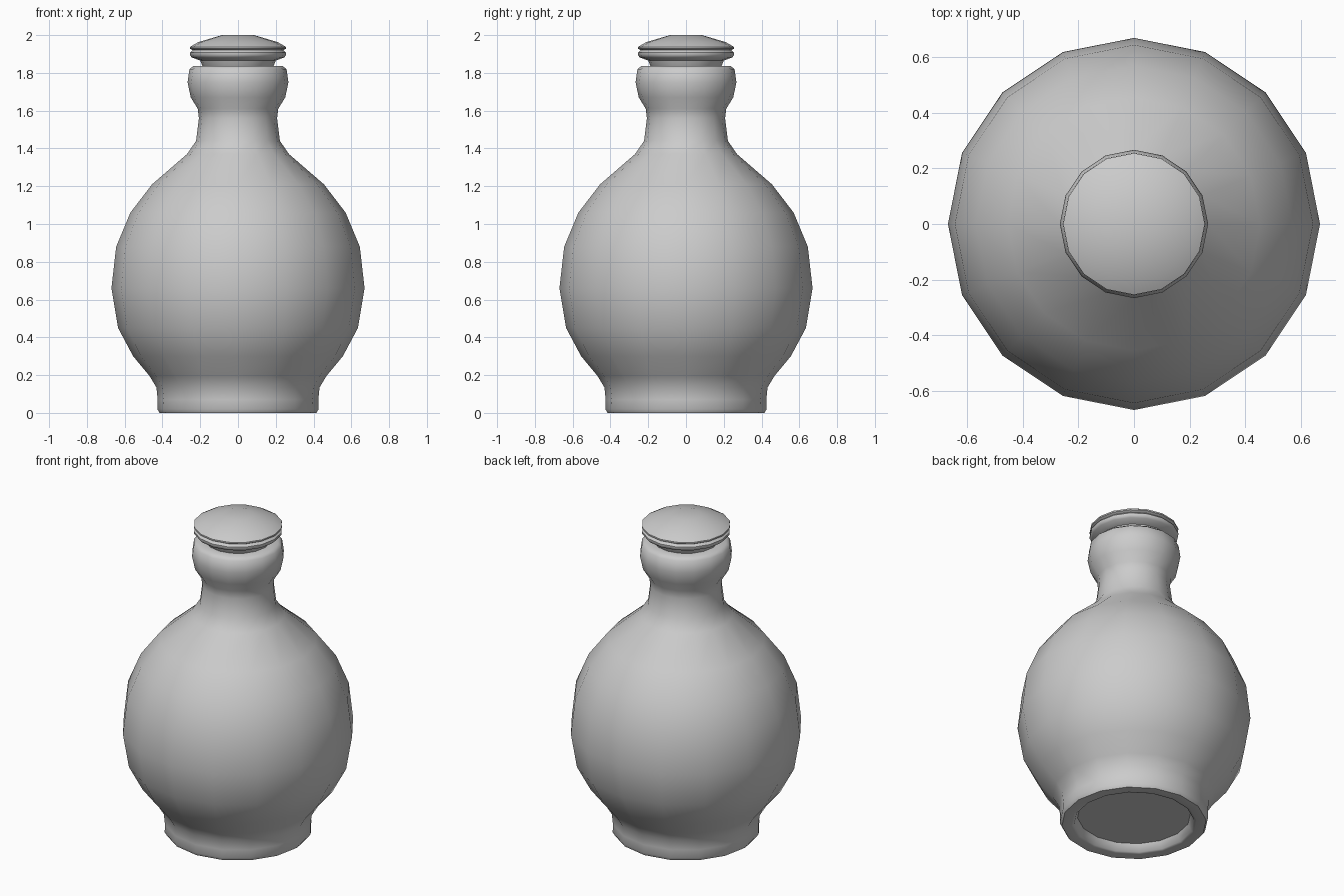
import bpy, bmesh, math

if "Cube" in bpy.data.objects:
    bpy.data.objects.remove(bpy.data.objects["Cube"])

SEGMENTS = 16

def lathe(name, profile, angle=40):
    """Revolve (radius, height) points around z; radius 0 makes a pole."""
    bm = bmesh.new()
    rings = []
    for r, z in profile:
        if r == 0:
            rings.append([bm.verts.new((0, 0, z))] * SEGMENTS)
        else:
            rings.append([bm.verts.new((r * math.cos(2 * math.pi * i / SEGMENTS),
                                        r * math.sin(2 * math.pi * i / SEGMENTS), z))
                          for i in range(SEGMENTS)])
    for a, b in zip(rings, rings[1:]):
        for i in range(SEGMENTS):
            j = (i + 1) % SEGMENTS
            bm.faces.new(list(dict.fromkeys((a[i], a[j], b[j], b[i]))))
    bmesh.ops.recalc_face_normals(bm, faces=bm.faces)
    mesh = bpy.data.meshes.new(name)
    bm.to_mesh(mesh)
    bm.free()
    obj = bpy.data.objects.new(name, mesh)
    bpy.context.collection.objects.link(obj)
    bpy.ops.object.select_all(action='DESELECT')
    obj.select_set(True)
    bpy.context.view_layer.objects.active = obj
    bpy.ops.object.shade_smooth_by_angle(angle=math.radians(angle))
    return obj

# Flask: recessed base, foot, round belly, neck and bulging lip
lathe("flask_body", [
    (0, 0.05), (0.325, 0.05), (0.345, 0.005), (0.36, 0.0), (0.415, 0.0), (0.427, 0.02),
    (0.425, 0.07), (0.432, 0.135), (0.468, 0.195), (0.555, 0.3), (0.635, 0.45),
    (0.67, 0.66), (0.645, 0.88), (0.57, 1.06), (0.455, 1.21), (0.27, 1.37),
    (0.222, 1.44), (0.207, 1.56), (0.213, 1.61), (0.25, 1.67), (0.267, 1.75),
    (0.257, 1.82), (0.235, 1.837), (0.18, 1.837), (0.17, 1.80), (0, 1.80)], 50)

# Stopper: stem, flared underside, grooved rim and domed top
lathe("stopper", [
    (0, 1.80), (0.165, 1.80), (0.19, 1.84), (0.2, 1.865), (0.245, 1.882),
    (0.255, 1.895), (0.255, 1.907), (0.24, 1.92), (0.255, 1.928), (0.255, 1.937),
    (0.21, 1.963), (0.085, 2.0), (0, 2.0)])
